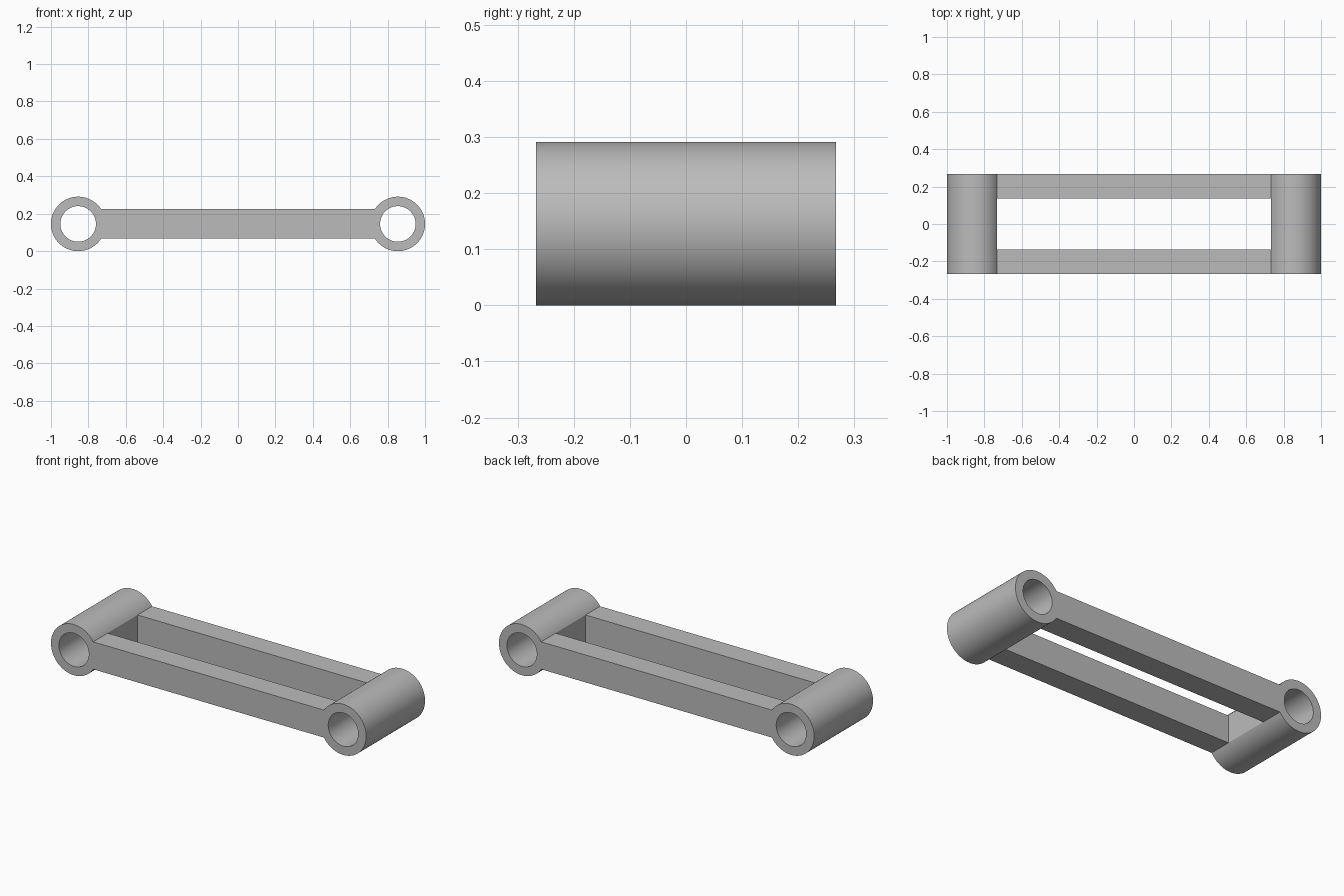
import bpy, bmesh, math

cube = bpy.data.objects.get("Cube")
if cube:
    bpy.data.objects.remove(cube, do_unlink=True)

R, HOLE = 0.1455, 0.095        # outer and bore radius of the sleeves
EYE_X = 1 - R                  # sleeve axis position
HALF_Y, SLOT_Y = 0.267, 0.136  # half depth of the link and of its slot
SEGS, FLAT = 132, 12           # circle steps; steps each side of the flat
A = FLAT * math.tau / SEGS
FLAT_D, BAR_H = R * math.cos(A), R * math.sin(A)

steel = bpy.data.materials.new("light grey metal")
steel.use_nodes = True
grey = (0.5, 0.5, 0.5, 1)
steel.diffuse_color = grey
steel.node_tree.nodes["Principled BSDF"].inputs["Base Color"].default_value = grey


def finish(name, bm):
    bmesh.ops.recalc_face_normals(bm, faces=bm.faces)
    mesh = bpy.data.meshes.new(name)
    bm.to_mesh(mesh)
    bm.free()
    obj = bpy.data.objects.new(name, mesh)
    bpy.context.collection.objects.link(obj)
    mesh.materials.append(steel)
    bpy.ops.object.select_all(action='DESELECT')
    obj.select_set(True)
    bpy.context.view_layer.objects.active = obj
    bpy.ops.object.shade_smooth_by_angle(angle=math.radians(25))


def sleeve(name, side):
    """Bored tube along y with a flat facing the middle of the link."""
    bm = bmesh.new()

    def ring(bore, y):
        verts = []
        for i in range(SEGS):
            t = math.tau * i / SEGS
            r = HOLE if bore else R
            if not bore and math.cos(t) > math.cos(A):
                r = FLAT_D / math.cos(t)
            verts.append(bm.verts.new((side * (EYE_X - r * math.cos(t)), y,
                                       R + r * math.sin(t))))
        return verts

    loops = [ring(False, -HALF_Y), ring(False, HALF_Y),
             ring(True, HALF_Y), ring(True, -HALF_Y)]
    for k in range(4):
        a, b = loops[k], loops[(k + 1) % 4]
        for i in range(SEGS):
            j = (i + 1) % SEGS
            bm.faces.new((a[i], a[j], b[j], b[i]))
    finish(name, bm)


def bar(name, side):
    """Straight side bar running between the two sleeve flats."""
    bm = bmesh.new()
    bmesh.ops.create_cube(bm, size=1)
    bmesh.ops.scale(bm, verts=bm.verts,
                    vec=(2 * (EYE_X - FLAT_D), HALF_Y - SLOT_Y, 2 * BAR_H))
    bmesh.ops.translate(bm, verts=bm.verts,
                        vec=(0, side * (HALF_Y + SLOT_Y) / 2, R))
    finish(name, bm)


sleeve("left_sleeve", 1)
sleeve("right_sleeve", -1)
bar("front_bar", -1)
bar("back_bar", 1)
